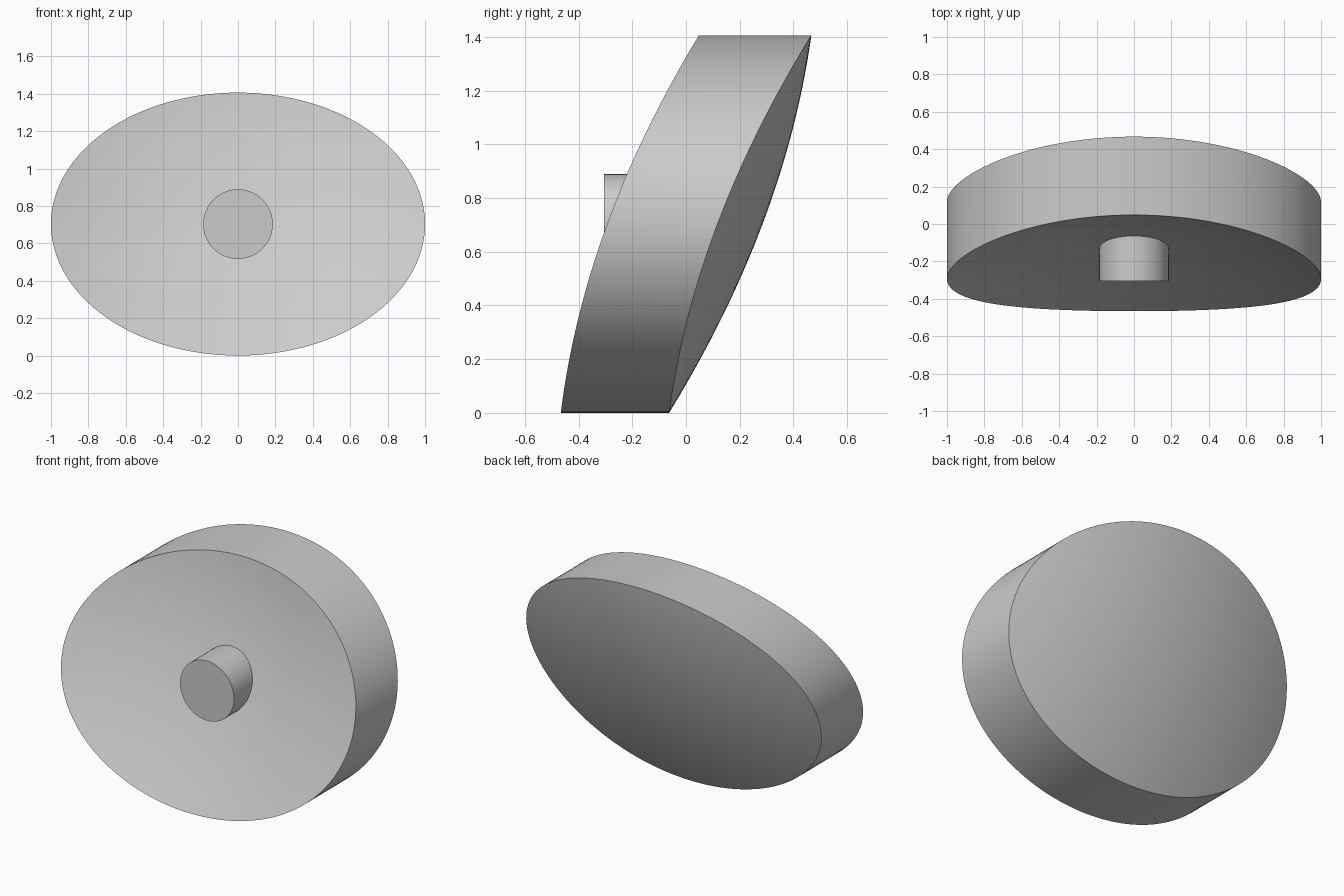
import bpy, bmesh, math

if "Cube" in bpy.data.objects:
    bpy.data.objects.remove(bpy.data.objects["Cube"])

SEGS, RINGS = 128, 16
HALF_W, HALF_H = 1.0, 0.703

grey = bpy.data.materials.new("light_grey")
grey.diffuse_color = (0.6, 0.6, 0.6, 1)
grey.use_nodes = True
grey.node_tree.nodes["Principled BSDF"].inputs["Base Color"].default_value = grey.diffuse_color


def dish(x, dz, centre, slope, bend=0.168):
    """Depth of a tilted off-axis paraboloid."""
    return centre + slope * dz - bend * (x * x + dz * dz)


def finish(name, bm):
    bmesh.ops.recalc_face_normals(bm, faces=bm.faces)
    mesh = bpy.data.meshes.new(name)
    bm.to_mesh(mesh)
    bm.free()
    mesh.materials.append(grey)
    obj = bpy.data.objects.new(name, mesh)
    bpy.context.collection.objects.link(obj)
    bpy.ops.object.select_all(action='DESELECT')
    obj.select_set(True)
    bpy.context.view_layer.objects.active = obj
    bpy.ops.object.shade_smooth_by_angle(angle=math.radians(30))
    return obj


def curved_cap(bm, centre, slope):
    """Elliptical disc of rings following the dish; returns its rim."""
    hub = bm.verts.new((0, centre, HALF_H))
    last = None
    for r in range(1, RINGS + 1):
        ring = []
        for i in range(SEGS):
            a = 2 * math.pi * i / SEGS
            x = HALF_W * r / RINGS * math.cos(a)
            dz = HALF_H * r / RINGS * math.sin(a)
            ring.append(bm.verts.new((x, dish(x, dz, centre, slope), HALF_H + dz)))
        for i in range(SEGS):
            j = (i + 1) % SEGS
            if last:
                bm.faces.new((last[i], last[j], ring[j], ring[i]))
            else:
                bm.faces.new((hub, ring[j], ring[i]))
        last = ring
    return last


# Mirror body: concave front, convex back, straight elliptical wall
bm = bmesh.new()
front = curved_cap(bm, -0.126, 0.366)
back = curved_cap(bm, 0.285, 0.377)
for i in range(SEGS):
    j = (i + 1) % SEGS
    bm.faces.new((front[i], front[j], back[j], back[i]))
finish("mirror_body", bm)

# Round peg standing out of the concave face
bm = bmesh.new()
bmesh.ops.create_cone(bm, cap_ends=True, segments=64, radius1=0.186, radius2=0.186, depth=0.305)
for v in bm.verts:
    x, y, z = v.co
    v.co = (x, z - 0.1525, y + HALF_H)
finish("centre_peg", bm)
